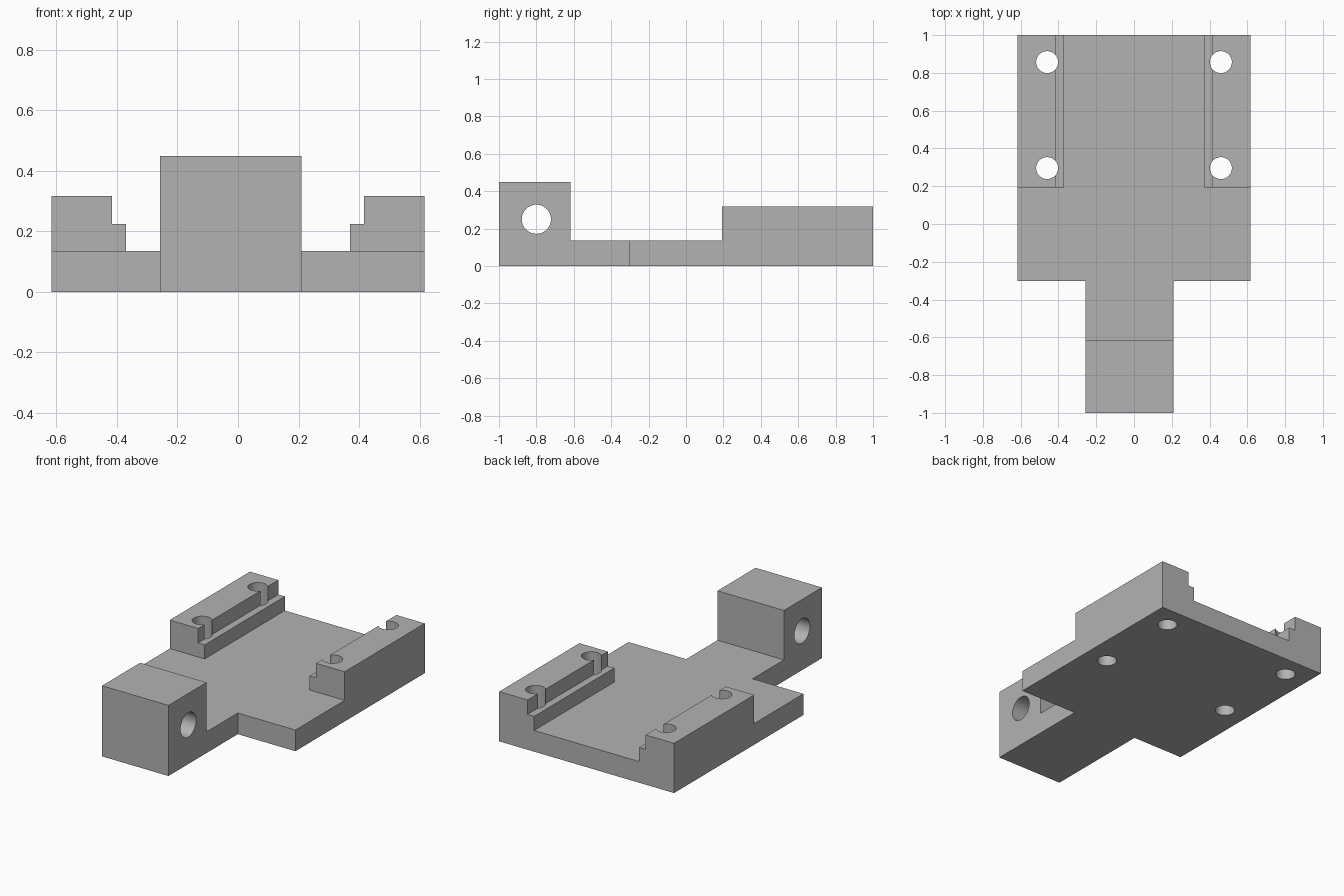
import bpy
import bmesh
from math import pi
from mathutils import Matrix, Vector

cube = bpy.data.objects.get("Cube")
if cube:
    bpy.data.objects.remove(cube, do_unlink=True)

grey = bpy.data.materials.new("plain grey")
grey.use_nodes = True
colour = (0.45, 0.45, 0.45, 1)
grey.diffuse_color = colour
grey.node_tree.nodes["Principled BSDF"].inputs["Base Color"].default_value = colour


def make_object(name, bm):
    bmesh.ops.recalc_face_normals(bm, faces=bm.faces[:])
    mesh = bpy.data.meshes.new(name)
    bm.to_mesh(mesh)
    bm.free()
    mesh.materials.append(grey)
    obj = bpy.data.objects.new(name, mesh)
    bpy.context.collection.objects.link(obj)
    return obj


def prism(name, points, sweep):
    """Extrude a closed outline along a vector."""
    bm = bmesh.new()
    face = bm.faces.new([bm.verts.new(p) for p in points])
    result = bmesh.ops.extrude_face_region(bm, geom=[face], use_keep_orig=True)
    moved = [v for v in result["geom"] if isinstance(v, bmesh.types.BMVert)]
    bmesh.ops.translate(bm, verts=moved, vec=Vector(sweep))
    return make_object(name, bm)


def drill(name, centre, radius, depth, axis="Z"):
    """Make a hidden round cutter."""
    turn = Matrix.Rotation(pi / 2, 4, "Y") if axis == "X" else Matrix.Identity(4)
    bm = bmesh.new()
    bmesh.ops.create_cone(bm, cap_ends=True, segments=48, radius1=radius,
                          radius2=radius, depth=depth,
                          matrix=Matrix.Translation(centre) @ turn)
    obj = make_object(name, bm)
    obj.hide_render = True
    return obj


def combine(target, other, operation):
    mod = target.modifiers.new(operation.title(), "BOOLEAN")
    mod.operation = operation
    mod.solver = "EXACT"
    mod.object = other
    bpy.context.view_layer.objects.active = target
    bpy.ops.object.modifier_apply(modifier=mod.name)
    bpy.data.objects.remove(other, do_unlink=True)


# Dimensions
half_width, plate_top = 0.616, 0.135
tongue_left, tongue_right = 0.21, -0.258
plate_front, rail_front = -0.302, 0.193
block_back, block_top = -0.617, 0.45

# Base plate with its narrow front tongue
outline = [(-half_width, 1), (-half_width, plate_front), (tongue_right, plate_front),
           (tongue_right, -1), (tongue_left, -1), (tongue_left, plate_front),
           (half_width, plate_front), (half_width, 1)]
bracket = prism("mounting_bracket", [(x, y, 0) for x, y in outline], (0, 0, plate_top))

# Upright block at the end of the tongue
block = prism("pivot_block",
              [(tongue_right, -1, 0), (tongue_right, block_back, 0),
               (tongue_right, block_back, block_top), (tongue_right, -1, block_top)],
              (tongue_left - tongue_right, 0, 0))
combine(bracket, block, "UNION")

# Stepped rails along both sides
profile = [(half_width, 0), (half_width, 0.317), (0.416, 0.317),
           (0.416, 0.225), (0.37, 0.225), (0.37, 0)]
for side, name in ((1, "left_rail"), (-1, "right_rail")):
    rail = prism(name, [(side * x, rail_front, z) for x, z in profile],
                 (0, 1 - rail_front, 0))
    combine(bracket, rail, "UNION")

# Vertical screw holes that break through the rail step
for side in (1, -1):
    for y in (0.857, 0.296):
        combine(bracket, drill("screw_hole", (side * 0.46, y, 0.2), 0.058, 1), "DIFFERENCE")

# Cross hole through the block
combine(bracket, drill("pivot_hole", (0, -0.8, 0.25), 0.078, 1, "X"), "DIFFERENCE")

# Smooth hole walls, crisp edges
bpy.ops.object.select_all(action="DESELECT")
bracket.select_set(True)
bpy.context.view_layer.objects.active = bracket
bpy.ops.object.shade_smooth_by_angle(angle=pi / 6)
